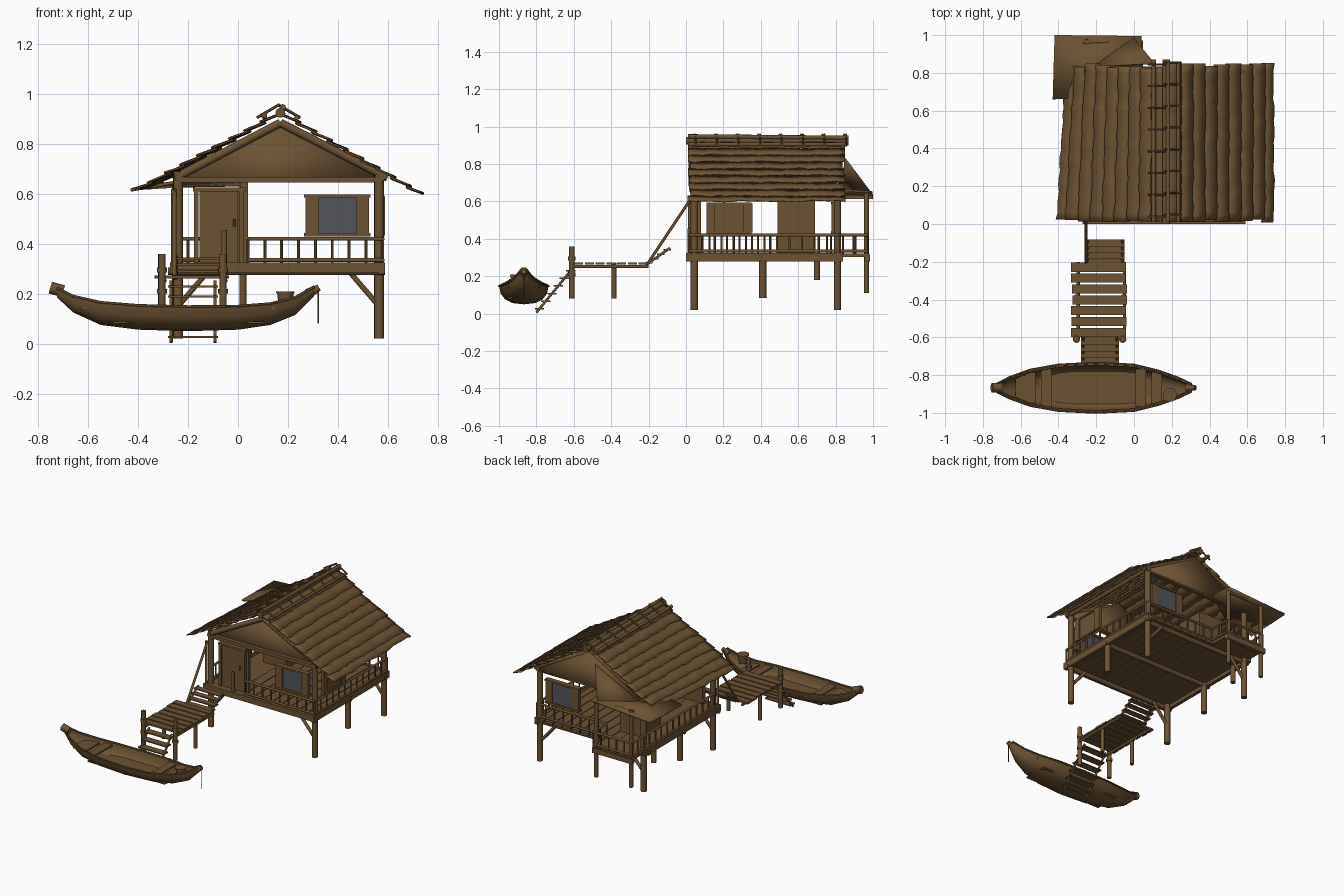
import bpy, bmesh, math, random
from mathutils import Vector

if "Cube" in bpy.data.objects:
    bpy.data.objects.remove(bpy.data.objects["Cube"])

random.seed(4)


def material(name, rgb):
    m = bpy.data.materials.new(name)
    m.diffuse_color = (*rgb, 1)
    m.use_nodes = True
    m.node_tree.nodes["Principled BSDF"].inputs["Base Color"].default_value = m.diffuse_color
    return m


WOOD = material("brown wood", (0.155, 0.085, 0.031))
GLASS = material("grey glass", (0.085, 0.09, 0.10))


def mesh(name, verts, faces, mat=WOOD, thick=0):
    me = bpy.data.meshes.new(name)
    me.from_pydata([tuple(v) for v in verts], [], faces)
    bm = bmesh.new()
    bm.from_mesh(me)
    bmesh.ops.recalc_face_normals(bm, faces=bm.faces)
    bm.to_mesh(me)
    bm.free()
    me.materials.append(mat)
    ob = bpy.data.objects.new(name, me)
    bpy.context.collection.objects.link(ob)
    if thick:
        s = ob.modifiers.new("thickness", 'SOLIDIFY')
        s.thickness, s.offset = thick, 0
    return ob


def box(name, x0, x1, y0, y1, z0, z1, mat=WOOD):
    v = [(x, y, z) for x in (x0, x1) for y in (y0, y1) for z in (z0, z1)]
    f = [(0, 1, 3, 2), (4, 6, 7, 5), (0, 4, 5, 1), (2, 3, 7, 6), (0, 2, 6, 4), (1, 5, 7, 3)]
    return mesh(name, v, f, mat)


def rod(name, p, q, r, n=10, r2=None):
    p, q = Vector(p), Vector(q)
    d = (q - p).normalized()
    a = d.orthogonal().normalized()
    b = d.cross(a)
    v = []
    for c, rr in ((p, r), (q, r if r2 is None else r2)):
        for i in range(n):
            t = math.tau * (i + .5) / n
            v.append(c + (a * math.cos(t) + b * math.sin(t)) * rr)
    f = [(i, (i + 1) % n, n + (i + 1) % n, n + i) for i in range(n)]
    return mesh(name, v, f + [tuple(range(n)), tuple(range(n, 2 * n))])


# ---- stilts that run up to the roof, and shorter middle stilts
for x in (-.24, .565):
    for y in (.045, .81):
        rod("corner_post", (x, y, .02), (x, y, .69), .02)
    rod("middle_stilt", (x, .41, .085), (x, .41, .3), .02)
    s = 1 if x < 0 else -1
    for y in (.045, .81):
        rod("stilt_brace", (x, y, .15), (x + s * .12, y, .29), .011)
rod("short_stilt", (-.24, .70, .18), (-.24, .70, .3), .017)
for x in (-.25, .02):
    rod("annex_post", (x, .965, .11), (x, .965, .65), .014)

# ---- floor: beams, planks and back annex deck
for y in (.03, .41, .80):
    rod("floor_beam", (-.28, y, .29), (.59, y, .29), .016)
for x in (-.26, .575):
    box("side_beam", x - .012, x + .012, 0, .84, .28, .325)
box("front_beam", -.27, .59, .0, .02, .285, .325)
box("floor_panel", -.27, -.04, .0, .98, .305, .322)
for i in range(9):
    x = -.038 + i * .0695
    box("floor_plank", x, x + .064, .0, .835, .303, .322)
box("annex_deck", -.04, .04, .83, .98, .303, .322)
box("annex_beam", -.27, .04, .955, .985, .28, .315)


# ---- railings
def railing(p, q, step=.065):
    p, q = Vector(p), Vector(q)
    for z in (.335, .42):
        rod("rail", p + Vector((0, 0, z)), q + Vector((0, 0, z)), .008, 8)
    n = max(1, round((q - p).length / step))
    for i in range(n + 1):
        c = p.lerp(q, i / n)
        rod("baluster", c + Vector((0, 0, .32)), c + Vector((0, 0, .42)), .006, 6)


railing((.04, .02, 0), (.58, .02, 0))
railing((.58, .02, 0), (.58, .82, 0))
railing((.58, .82, 0), (.04, .82, 0))
railing((.04, .82, 0), (.04, .97, 0))
railing((.04, .97, 0), (-.26, .97, 0))
railing((-.26, .97, 0), (-.26, .06, 0))
rod("newel_post", (-.055, .02, .28), (-.055, .02, .455), .012)
rod("newel_post", (-.26, .02, .3), (-.26, .02, .62), .009)

# ---- front door with frame
box("door", -.155, .0, .045, .06, .325, .61)
for x in (-.17, .01):
    box("door_jamb", x - .006, x + .012, .038, .066, .32, .62)
box("door_head", -.18, .03, .036, .068, .61, .625)
rod("door_handle", (-.015, .04, .47), (-.015, .04, .5), .005, 6)
box("inner_post", .008, .04, .06, .08, .32, .66)
# small room behind the door
box("small_room", -.15, .03, .49, .69, .322, .61)


# ---- windows with shutters: front, back, and right side
def window(y):
    box("window_glass", .325, .475, y, y + .01, .44, .585, GLASS)
    for a, b in ((.27, .325), (.475, .525)):
        box("shutter", a, b, y - .012, y + .016, .435, .59)
    for z in (.43, .585):
        box("window_frame", .265, .53, y - .015, y + .02, z, z + .013)


window(.035)
window(.79)
box("side_window", .57, .58, .15, .32, .44, .585)
for a, b in ((.11, .155), (.305, .355)):
    box("side_shutter", .565, .59, a, b, .435, .59)
for z in (.43, .582):
    box("side_window_frame", .563, .588, .11, .35, z, z + .012)

# ---- roof frame and gables
RX = .17
for y in (.04, .81):
    box("tie_beam", -.24, .58, y - .014, y + .014, .645, .668)
    for x in (-.25, .60):
        rod("rafter", (x, y, .665), (RX, y, .885), .017)
    mesh("gable", [(-.24, y + .015, .655), (.59, y + .015, .655), (RX, y + .015, .89)],
         [(0, 1, 2)], WOOD, .006)
for x in (-.24, .575):
    rod("wall_plate", (x, .02, .665), (x, .83, .665), .014)


# ---- roof: overlapping uneven courses on each slope
def slope(name, edge, ez, back_in, yb):
    n, seg = 9, 22
    for c in range(n):
        t0, t1 = c / n, (c + 1.25) / n
        if c == n - 1:
            t1 = 1
        verts = []
        y0, y1 = .015 + random.uniform(-.006, .008), yb + random.uniform(-.015, .01)
        for k in range(seg + 1):
            y = y0 + (y1 - y0) * k / seg
            ex = edge + back_in * k / seg
            for t, lift in ((t0, 0), (t1, .013)):
                t += random.uniform(-.008, .008)
                verts.append((RX + (ex - RX) * t, y, .92 + (ez - .92) * t + lift
                              + random.uniform(-.003, .003)))
        mesh(name, verts, [(2 * k, 2 * k + 1, 2 * k + 3, 2 * k + 2) for k in range(seg)],
             WOOD, .007)


slope("left_roof_course", -.41, .61, .05, .84)
slope("right_roof_course", .74, .59, 0, .845)

# ridge poles, cap and cross ties
rod("ridge_pole", (RX, .0, .925), (RX, .87, .925), .02)
for x in (.105, .18):
    rod("cap_pole", (x, .01, .915 if x < .15 else .948), (x, .87, .912 if x < .15 else .94), .012)
rod("cap_pole", (.235, .01, .905), (.235, .86, .905), .01)
for i in range(8):
    y = .04 + i * .115
    rod("ridge_tie", (.075, y, .905), (.165, y, .958), .006, 6)
    rod("ridge_tie", (.16, y + .01, .958), (.25, y + .01, .905), .006, 6)

# ---- back annex roof
mesh("annex_roof", [(-.43, .66, .615), (-.42, 1, .62), (.04, .995, .65), (.04, .83, .66),
                    (-.2, .67, .655)], [(0, 1, 2, 3, 4)], WOOD, .012)
mesh("annex_hip", [(-.22, .83, .645), (.11, .85, .83), (0, .985, .65)], [(0, 1, 2)], WOOD, .008)
rod("annex_beam_top", (-.27, .965, .635), (.03, .965, .64), .01)

# ---- dock
for i in range(7):
    y = -.598 + i * .0575
    j = random.uniform(-.005, .005)
    box("dock_plank", -.33 + j, -.04 + j, y, y + .048, .262, .274)
for x in (-.305, -.06):
    rod("dock_tall_post", (x, -.61, .08), (x, -.61, .36), .015)
    rod("dock_short_post", (x, -.385, .08), (x, -.385, .27), .013)
    for z in (.2, .285):
        rod("rope_binding", (x, -.61, z), (x, -.61, z + .02), .02)
    rod("dock_beam", (x + .01, -.61, .252), (x + .01, -.2, .252), .009)


# ---- steps down to the water and up to the house
def steps(name, p, q, x0, x1, n, depth):
    for x in (x0 + .012, x1 - .012):
        rod(name + "_stringer", (x, *p), (x, *q), .007, 8)
    for i in range(n):
        t = (i + .5) / n
        y, z = p[0] + (q[0] - p[0]) * t, p[1] + (q[1] - p[1]) * t
        box(name + "_tread", x0, x1, y - depth / 2, y + depth / 2, z - .004, z + .004)


steps("water_steps", (-.80, .006), (-.60, .25), -.28, -.08, 6, .05)
steps("house_steps", (-.215, .26), (-.085, .352), -.26, -.05, 4, .04)
rod("hand_pole", (-.255, -.21, .26), (-.255, .03, .62), .008, 8)

# ---- boat: hull lofted from U sections, outside then inside
CY = -.867
stations = [(-.725, .022, .222, .185), (-.66, .055, .19, .125), (-.55, .095, .165, .075),
            (-.40, .122, .153, .056), (-.2, .132, .148, .05), (0, .122, .15, .056),
            (.13, .09, .16, .075), (.23, .055, .185, .115), (.305, .02, .228, .19)]
K = 8
verts = []
for x, w, top, bot in stations:
    for g in (0, .012):
        for k in range(K + 1):
            a = math.pi * k / K
            ww = max(w - g, .006)
            verts.append((x, CY - math.copysign(abs(math.cos(a)) ** .8, math.cos(a)) * ww,
                          top - (top - bot - g) * math.sin(a) ** .9))
R = 2 * (K + 1)
faces = []
for s in range(len(stations) - 1):
    o = s * R
    loop = list(range(K + 1)) + list(range(R - 1, K, -1))
    for i in range(R):
        a, b = loop[i], loop[(i + 1) % R]
        faces.append((o + a, o + b, o + R + b, o + R + a))
for o in (0, R * (len(stations) - 1)):
    faces += [(o + k, o + k + 1, o + K + 2 + k, o + K + 1 + k) for k in range(K)]
    faces.append(tuple(o + K + 1 + k for k in range(K + 1)))
mesh("boat_hull", verts, faces)
for (x0, w0, t0, _), (x1, w1, t1, _) in zip(stations, stations[1:]):
    for s in (-1, 1):
        rod("gunwale", (x0, CY + s * w0, t0), (x1, CY + s * w1, t1), .006, 6)
box("boat_floor", -.5, .1, CY - .085, CY + .085, .08, .088)
for x, w in ((-.6, .065), (-.55, .08), (-.465, .1), (.035, .1), (.12, .085)):
    box("boat_seat", x - .028, x + .028, CY - w, CY + w, .135, .147)
rod("bow_block", (-.752, CY, .225), (-.70, CY, .21), .026, 8)
rod("stern_block", (.28, CY, .20), (.325, CY, .225), .022, 8, .014)
rod("mooring_rope", (.322, CY, .21), (.322, CY, .08), .003, 6)
rod("pot", (.19, -.905, .15), (.19, -.905, .205), .027, 14, .034)
rod("pot_rim", (.19, -.905, .203), (.19, -.905, .21), .037, 14)

# ---- smooth the round parts, keep edges sharp
bpy.ops.object.select_all(action='SELECT')
bpy.context.view_layer.objects.active = bpy.context.selected_objects[0]
bpy.ops.object.shade_smooth_by_angle(angle=math.radians(50))
